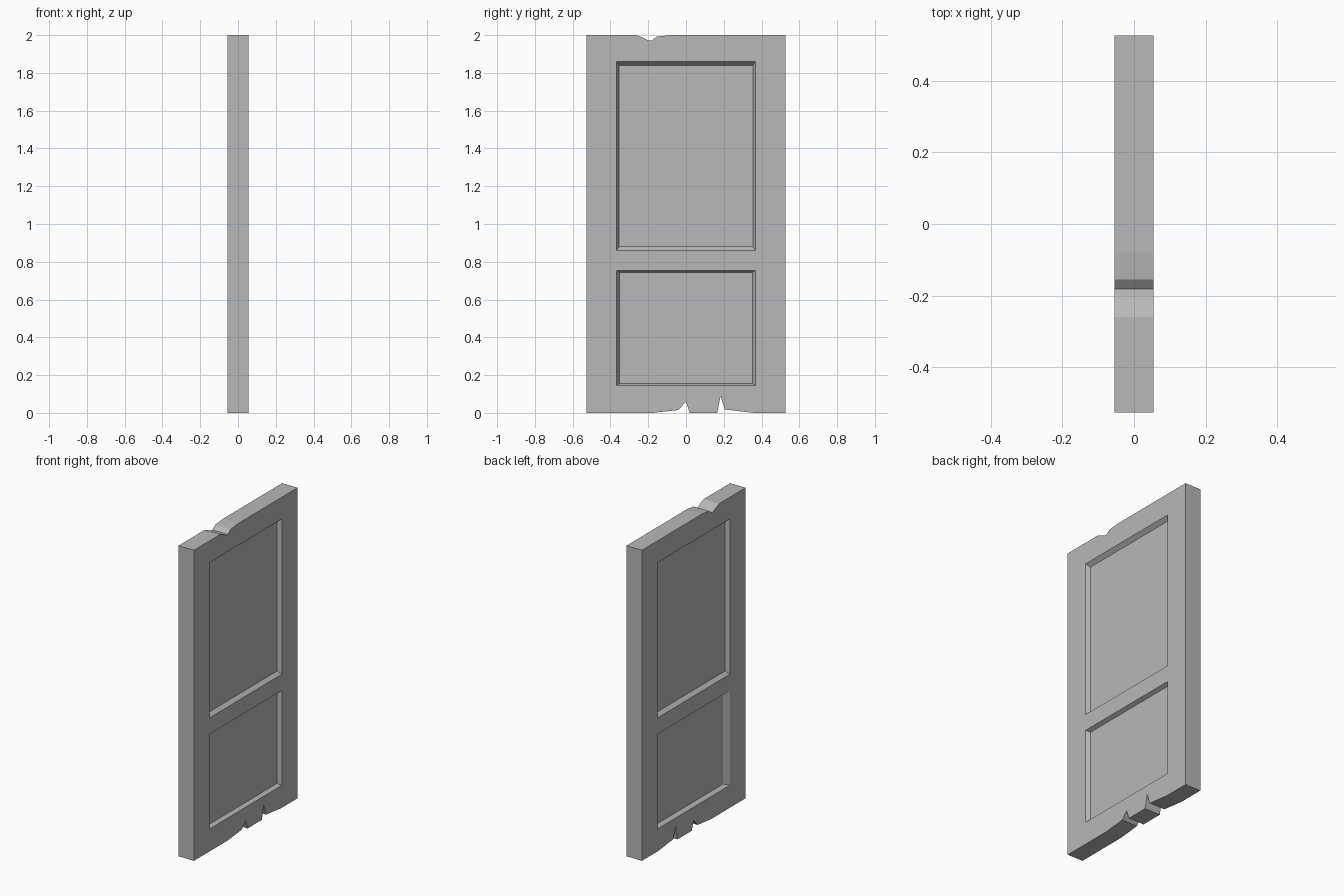
import bpy
import bmesh

cube = bpy.data.objects.get("Cube")
if cube:
    bpy.data.objects.remove(cube, do_unlink=True)

HALF_THICK = 0.055

grey = bpy.data.materials.new("plain grey")
grey.use_nodes = True
grey.diffuse_color = (0.48, 0.48, 0.48, 1)
grey.node_tree.nodes["Principled BSDF"].inputs["Base Color"].default_value = grey.diffuse_color


def make_prism(name, loop_a, loop_b):
    """Join two matching loops of points into a closed solid."""
    bm = bmesh.new()
    a = [bm.verts.new(p) for p in loop_a]
    b = [bm.verts.new(p) for p in loop_b]
    bm.faces.new(a)
    bm.faces.new(b[::-1])
    for i in range(len(a)):
        j = (i + 1) % len(a)
        bm.faces.new((a[i], b[i], b[j], a[j]))
    bmesh.ops.recalc_face_normals(bm, faces=bm.faces)
    mesh = bpy.data.meshes.new(name)
    bm.to_mesh(mesh)
    bm.free()
    mesh.materials.append(grey)
    obj = bpy.data.objects.new(name, mesh)
    bpy.context.collection.objects.link(obj)
    return obj


# Slab outline (y, z) with chipped top and split bottom edge
outline = [
    (-0.527, 0), (-0.18, 0), (-0.04, 0.015), (0, 0.06), (0.02, 0),
    (0.165, 0), (0.183, 0.09), (0.205, 0.018), (0.36, 0), (0.527, 0),
    (0.527, 2), (-0.08, 2), (-0.155, 1.992), (-0.182, 1.97), (-0.2, 1.973),
    (-0.26, 2), (-0.527, 2),
]
door = make_prism("door",
                  [(-HALF_THICK, y, z) for y, z in outline],
                  [(HALF_THICK, y, z) for y, z in outline])


def rect(x, half_y, z0, z1):
    return [(x, -half_y, z0), (x, half_y, z0), (x, half_y, z1), (x, -half_y, z1)]


def panel_cutter(side, z0, z1, inset_y, inset_z, depth=0.024):
    """Tapered block whose sides slope in from the door face."""
    half_y, extra = 0.367, 0.4
    outer = rect(side * (HALF_THICK + depth * extra), half_y + inset_y * extra,
                 z0 - inset_z * extra, z1 + inset_z * extra)
    inner = rect(side * (HALF_THICK - depth), half_y - inset_y,
                 z0 + inset_z, z1 - inset_z)
    cutter = make_prism("panel_cutter", outer, inner)
    cutter.hide_render = True
    return cutter


# Sunken upper and lower panels on both faces
cutters = [
    panel_cutter(1, 0.86, 1.86, 0.013, 0.02),
    panel_cutter(1, 0.145, 0.755, 0.015, 0.011),
    panel_cutter(-1, 0.86, 1.86, 0.013, 0.02),
    panel_cutter(-1, 0.145, 0.755, 0.035, 0.015),
]
for cutter in cutters:
    cut = door.modifiers.new("sunken panel", "BOOLEAN")
    cut.operation = "DIFFERENCE"
    cut.solver = "EXACT"
    cut.object = cutter

# Bake the cuts and drop the helpers
bpy.context.view_layer.update()
graph = bpy.context.evaluated_depsgraph_get()
baked = bpy.data.meshes.new_from_object(door.evaluated_get(graph))
door.modifiers.clear()
door.data = baked
for cutter in cutters:
    bpy.data.objects.remove(cutter, do_unlink=True)
